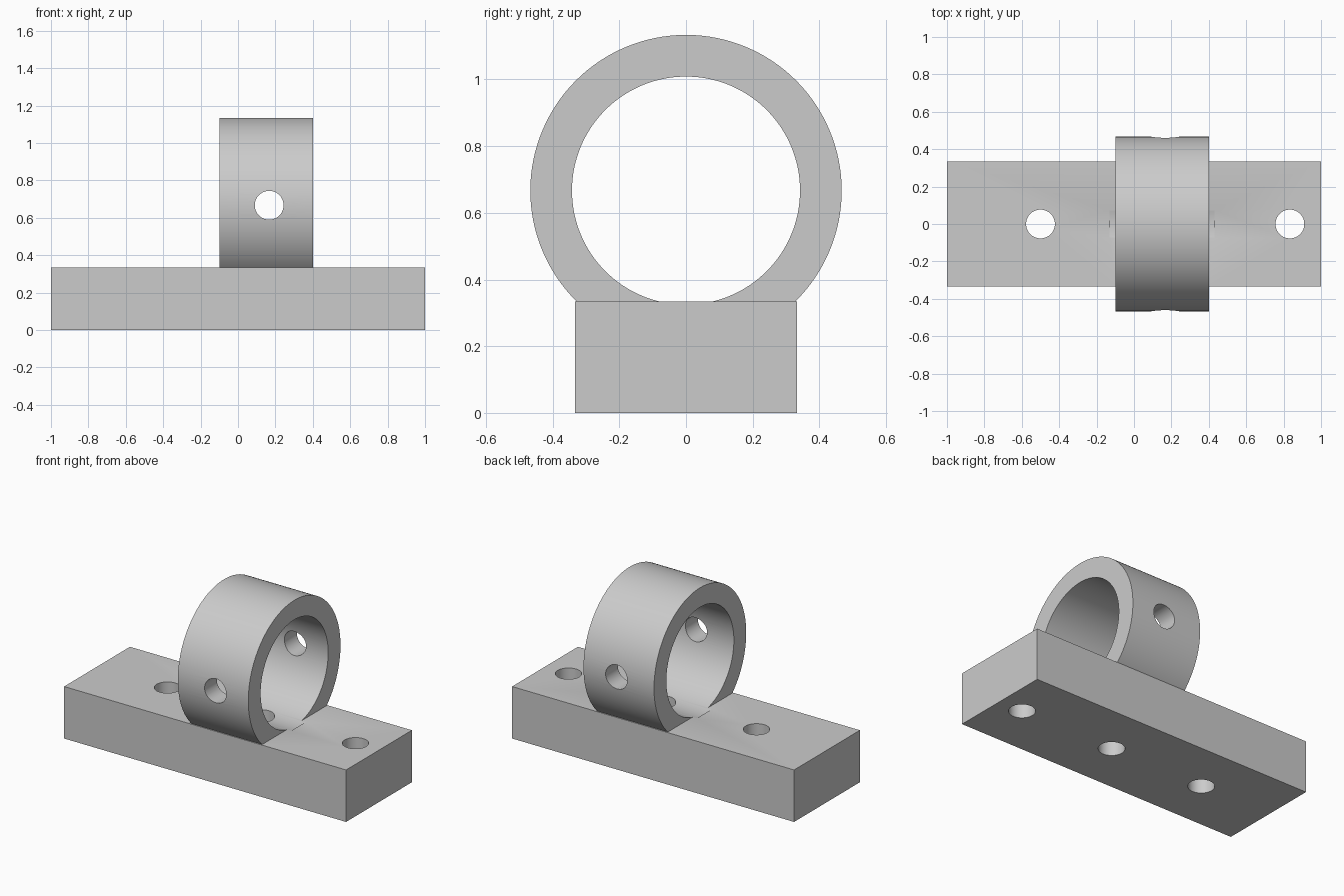
import bpy
import math

if "Cube" in bpy.data.objects:
    bpy.data.objects.remove(bpy.data.objects["Cube"], do_unlink=True)

grey = bpy.data.materials.new("light_grey")
grey.use_nodes = True
colour = (0.6, 0.6, 0.6, 1.0)
grey.diffuse_color = colour
grey.node_tree.nodes["Principled BSDF"].inputs["Base Color"].default_value = colour

BASE_H = 1 / 3      # plate height
RING_X, RING_Z = 0.15, 2 / 3
HOLE_R = 0.077
HOLE_X = 1 / 6      # middle hole, shared by the cross hole
ROTATION = {"x": (0, math.pi / 2, 0), "y": (math.pi / 2, 0, 0), "z": (0, 0, 0)}


def cylinder(name, radius, length, centre, axis, sides):
    bpy.ops.mesh.primitive_cylinder_add(vertices=sides, radius=radius, depth=length,
                                        location=centre, rotation=ROTATION[axis])
    obj = bpy.context.object
    obj.name = name
    obj.data.materials.append(grey)
    return obj


def combine(target, tool, operation):
    mod = target.modifiers.new(tool.name, "BOOLEAN")
    mod.object, mod.operation, mod.solver = tool, operation, "EXACT"
    bpy.context.view_layer.objects.active = target
    bpy.ops.object.modifier_apply(modifier=mod.name)
    bpy.data.objects.remove(tool, do_unlink=True)


# Base plate
bpy.ops.mesh.primitive_cube_add(size=1, location=(0, 0, BASE_H / 2))
bracket = bpy.context.object
bracket.name = "ring_bracket"
bracket.scale = (2, 2 / 3, BASE_H)
bpy.ops.object.transform_apply(location=True, rotation=False, scale=True)
bracket.data.materials.append(grey)

# Ring body, sunk into the plate, then bored slightly past its ends
ring_centre = (RING_X, 0, RING_Z)
combine(bracket, cylinder("ring", 0.467, 0.5, ring_centre, "x", 128), "UNION")
combine(bracket, cylinder("bore", 0.342, 0.56, ring_centre, "x", 128), "DIFFERENCE")

# Three mounting holes through the plate
for x in (-0.5, HOLE_X, 5 / 6):
    hole = cylinder("mounting_hole", HOLE_R, 0.6, (x, 0, 0.2), "z", 48)
    combine(bracket, hole, "DIFFERENCE")

# Cross hole through both ring walls
cross = cylinder("cross_hole", HOLE_R, 1.2, (HOLE_X, 0, RING_Z), "y", 48)
combine(bracket, cross, "DIFFERENCE")

bpy.ops.object.select_all(action="DESELECT")
bracket.select_set(True)
bpy.context.view_layer.objects.active = bracket
bpy.ops.object.shade_smooth_by_angle(angle=math.radians(30))
